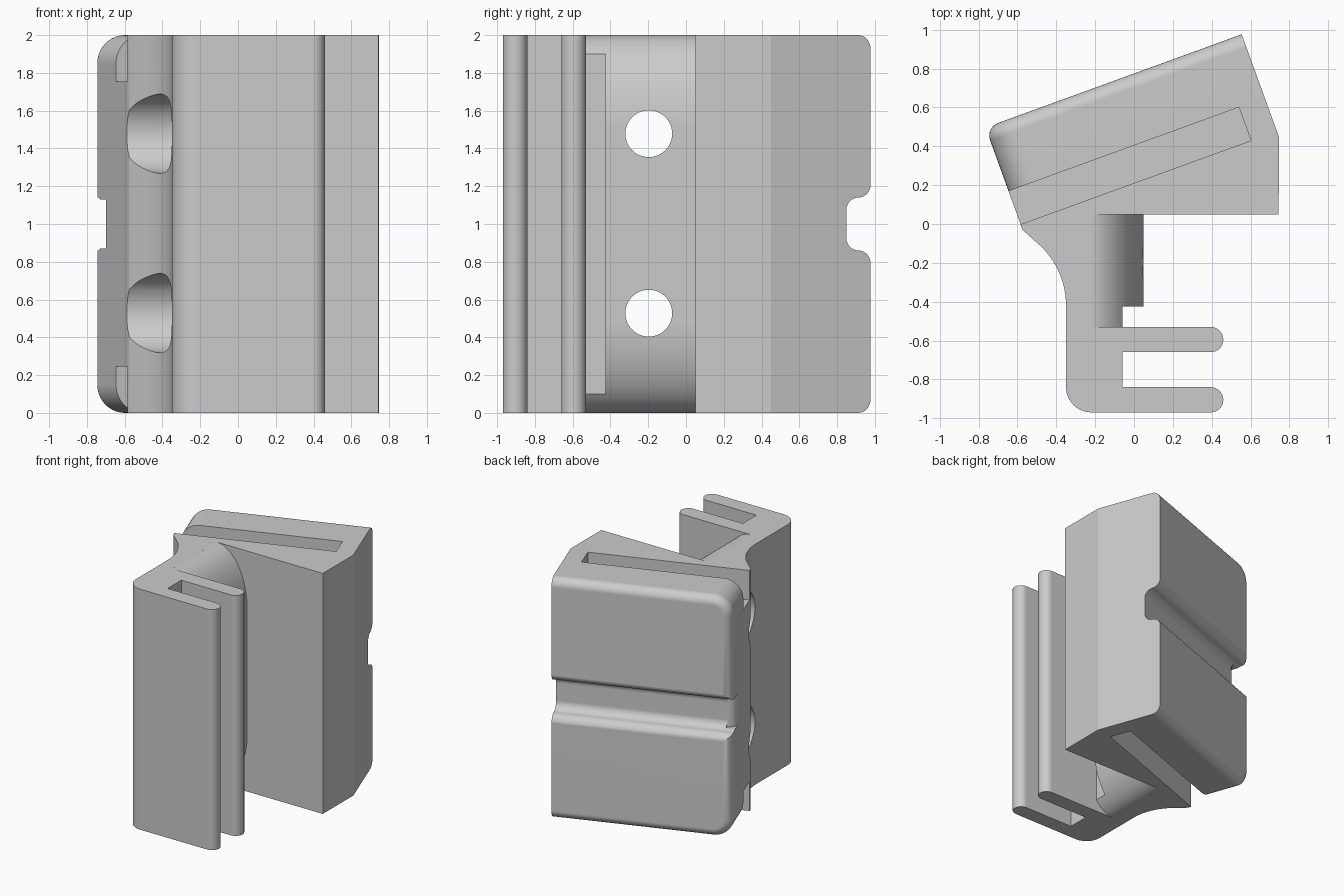
import bpy, bmesh
from math import sin, cos, radians
from mathutils import Vector

cube = bpy.data.objects.get("Cube")
if cube:
    bpy.data.objects.remove(cube, do_unlink=True)

mat = bpy.data.materials.new("plain_grey")
mat.use_nodes = True
mat.diffuse_color = (0.6, 0.6, 0.6, 1)
mat.node_tree.nodes["Principled BSDF"].inputs["Base Color"].default_value = (0.6, 0.6, 0.6, 1)

# The block is turned about z: u runs along it, v points to its back face
C, S = cos(radians(20)), sin(radians(20))
U0, U1, BACK, FLOOR = -0.55, 0.855, 0.728, 0.592
SLOT_FRONT, SLOT_BACK = 0.2, 0.38
GAP = 0.001  # keeps faces of overlapping parts from coinciding


def turned(u, v, z=0.0):
    return Vector((C * u - S * v, S * u + C * v, z))


def upright(x, y, z):
    return Vector((x, y, z))


def arc(cx, cy, rx, a0, a1, n=10, ry=None):
    ry = ry or rx
    steps = [radians(a0 + (a1 - a0) * i / n) for i in range(n + 1)]
    return [(cx + rx * cos(t), cy + ry * sin(t)) for t in steps]


def prism(name, pts, lo, hi, place, rim=None, radius=0.07):
    """Extrude a profile; optionally round the rim edges chosen by rim(a, b)."""
    bm = bmesh.new()
    low = [bm.verts.new(place(a, b, lo)) for a, b in pts]
    high = [bm.verts.new(place(a, b, hi)) for a, b in pts]
    bm.faces.new(low)
    bm.faces.new(high)
    n = len(pts)
    rim_edges = []
    for i in range(n):
        j = (i + 1) % n
        bm.faces.new((low[i], low[j], high[j], high[i]))
        if rim and rim(pts[i], pts[j]):
            rim_edges.append(bm.edges.get((high[i], high[j])))
    bmesh.ops.recalc_face_normals(bm, faces=bm.faces)
    if rim_edges:
        bmesh.ops.bevel(bm, geom=rim_edges, offset=radius, segments=8,
                        profile=0.5, affect='EDGES')
    me = bpy.data.meshes.new(name)
    bm.to_mesh(me)
    bm.free()
    me.materials.append(mat)
    ob = bpy.data.objects.new(name, me)
    bpy.context.collection.objects.link(ob)
    return ob


def combine(target, tool, operation):
    mod = target.modifiers.new("combine", 'BOOLEAN')
    mod.operation, mod.solver, mod.object = operation, 'EXACT', tool
    tool.hide_render = True
    bpy.context.view_layer.objects.active = target
    bpy.ops.object.modifier_apply(modifier=mod.name)
    bpy.data.objects.remove(tool, do_unlink=True)


# Forked clip, neck and front of the block in one full-height profile
profile = arc(-0.22, -0.84, 0.13, 180, 270)
profile += arc(0.395, -0.905, 0.065, -90, 90, 14) + [(-0.06, -0.84), (-0.06, -0.66)]
profile += arc(0.395, -0.595, 0.065, -90, 90, 14) + [(-0.23, -0.53), (-0.23, 0.05), (0.745, 0.05)]
profile += [turned(u, v).xy[:] for u, v in
            ((U1, 0.168), (U1 - 0.03, SLOT_FRONT), (U0, SLOT_FRONT), (U0, 0.168))]
profile += arc(-0.775, -0.42, 0.425, 50, 0, 14)
body = prism("clip_block", profile, 0, 2, upright)

# Rear of the block, rounded at its left end and around the back face
R = 0.15
END = U0 + GAP
rear = [(U1, 0), (U1, 2)] + arc(END + R, 2 - R, R, 90, 180) + arc(END + R, R, R, 180, 270)
pad = prism("rear_pad", rear, 0.168 + GAP, BACK, lambda u, z, v: turned(u, v, z),
            lambda p, q: p[0] < U1 - GAP or q[0] < U1 - GAP)

# Filleted groove across the back face
half = [(1, 0.21)] + arc(BACK + GAP - 0.07, 0.21, 0.07, 0, -90)
half += arc(FLOOR + 0.068, 0.072, 0.068, 90, 180)
groove = [(v, 1 + z) for v, z in half] + [(v, 1 - z) for v, z in reversed(half)]
combine(pad, prism("groove_cutter", groove, U0 - 0.2, U1 + 0.2,
                   lambda v, z, u: turned(u, v, z)), 'DIFFERENCE')

# Rounded left end of the groove floor
corner = arc(END + 0.069, FLOOR - 0.069, 0.07, 180, 90, 8)
corner += [(END + 0.069, 0.66), (END - 0.1, 0.66), (END - 0.1, FLOOR - 0.069)]
combine(pad, prism("corner_cutter", corner, 0.87, 1.13, turned), 'DIFFERENCE')
combine(body, pad, 'UNION')

# Rounded bulge on the neck, with a step beside the clip
top = arc(-0.231, 1.51, 0.281, 90, 0, 24, 0.49)
side = [(-0.3, 0), (-0.3, 2)] + top + [(x, 2 - z) for x, z in reversed(top)]
bulge = prism("neck_bulge", side, -0.56, 0.1, lambda x, z, y: Vector((x, y, z)))
step = [(-0.06, -0.7), (0.3, -0.7), (0.3, -0.425), (-0.06, -0.425)]
combine(bulge, prism("step_cutter", step, -0.2, 2.2, upright), 'DIFFERENCE')
combine(body, bulge, 'UNION')

# Slots at the top and bottom, open at the left end of the block
near = SLOT_FRONT - 2 * GAP
slot = [(U0 - 0.2, near), (0.713, near), (0.713, SLOT_BACK), (U0 - 0.2, SLOT_BACK)]
for lo, hi in ((1.755, 2.2), (-0.2, 0.245)):
    combine(body, prism("slot_cutter", slot, lo, hi, turned), 'DIFFERENCE')

# Counterbored screw holes through the neck
for z in (0.528, 1.478):
    for r, x0, x1 in ((0.124, -1, 0.5), (0.21, -1.1, -0.22)):
        ring = arc(-0.197, z, r, 0, 360, 48)[:-1]
        combine(body, prism("hole_cutter", ring, x0, x1,
                            lambda y, h, x: Vector((x, y, h))), 'DIFFERENCE')

# Smooth rounded surfaces, crisp edges
bpy.ops.object.select_all(action='DESELECT')
body.select_set(True)
bpy.context.view_layer.objects.active = body
bpy.ops.object.shade_smooth_by_angle(angle=radians(30))
normals = body.modifiers.new("even_shading", 'WEIGHTED_NORMAL')
normals.keep_sharp = True
